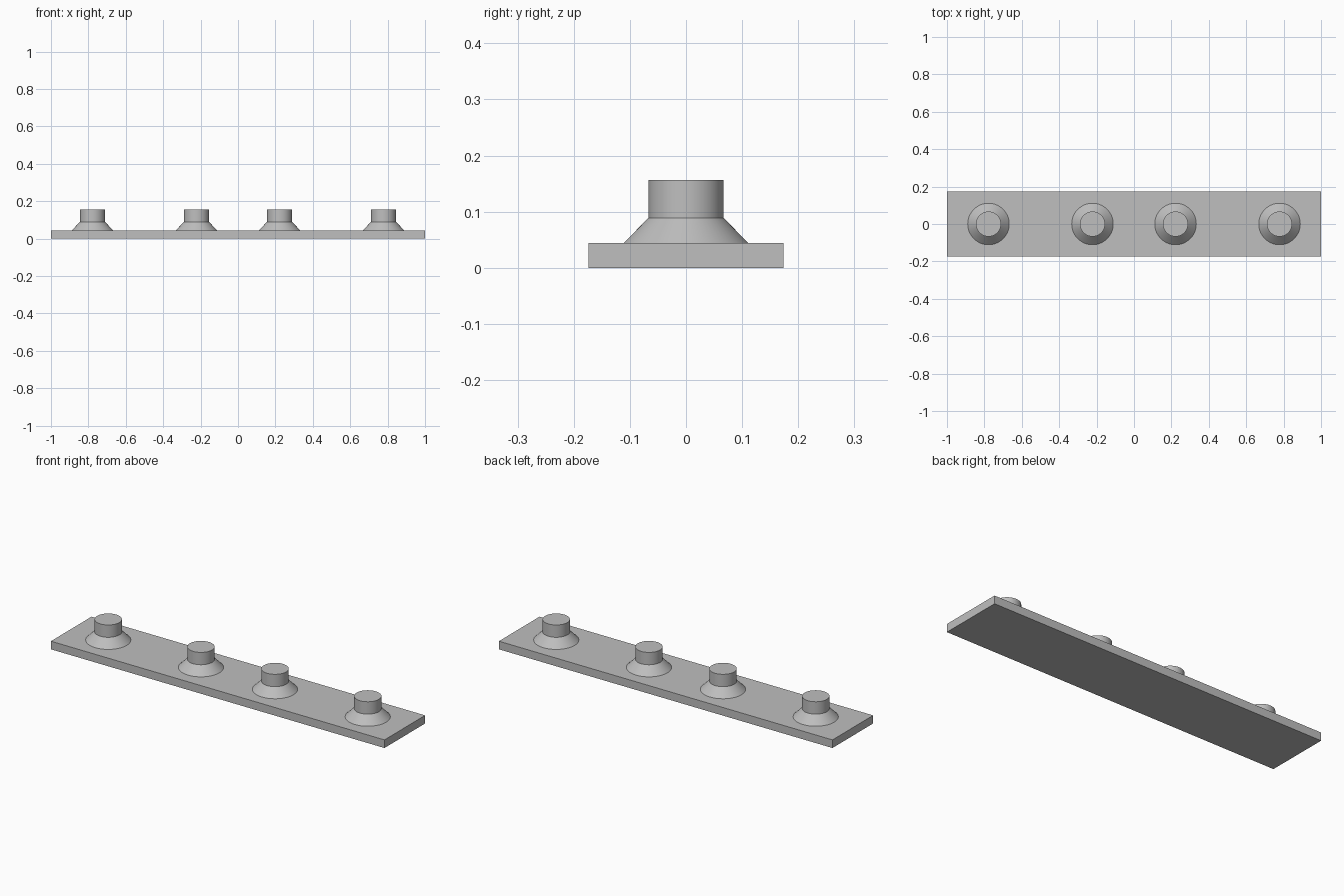
import bpy, bmesh, math

cube = bpy.data.objects.get("Cube")
if cube:
    bpy.data.objects.remove(cube, do_unlink=True)

# One plain grey for every part
GREY = (0.52, 0.52, 0.52, 1)
grey = bpy.data.materials.new("light_grey")
grey.use_nodes = True
grey.diffuse_color = GREY
grey.node_tree.nodes["Principled BSDF"].inputs["Base Color"].default_value = GREY

PLATE_TOP = 0.044
STUD_PROFILE = [(0.111, PLATE_TOP), (0.067, 0.089), (0.067, 0.156)]
SIDES = 64


def add_object(name, bm, x=0):
    bmesh.ops.recalc_face_normals(bm, faces=bm.faces)
    mesh = bpy.data.meshes.new(name)
    bm.to_mesh(mesh)
    bm.free()
    mesh.materials.append(grey)
    obj = bpy.data.objects.new(name, mesh)
    obj.location.x = x
    bpy.context.collection.objects.link(obj)
    return obj


# Flat base plate
bm = bmesh.new()
bmesh.ops.create_cube(bm, size=1)
bmesh.ops.scale(bm, vec=(2, 0.348, PLATE_TOP), verts=bm.verts)
bmesh.ops.translate(bm, vec=(0, 0, PLATE_TOP / 2), verts=bm.verts)
add_object("base_plate", bm)


# Round stud with a flared foot, lathed from its profile
def add_stud(name, x):
    bm = bmesh.new()
    rings = [[bm.verts.new((r * math.cos(a), r * math.sin(a), z))
              for a in (math.tau * i / SIDES for i in range(SIDES))]
             for r, z in STUD_PROFILE]
    for low, high in zip(rings, rings[1:]):
        for i in range(SIDES):
            j = (i + 1) % SIDES
            bm.faces.new((low[i], low[j], high[j], high[i]))
    bm.faces.new(rings[0])
    bm.faces.new(rings[-1])
    obj = add_object(name, bm, x)
    bpy.ops.object.select_all(action="DESELECT")
    obj.select_set(True)
    bpy.context.view_layer.objects.active = obj
    bpy.ops.object.shade_smooth_by_angle(angle=math.radians(30))


# Mirrored pairs of studs along the plate
for place, x in (("inner", 0.222), ("outer", 0.778)):
    add_stud(place + "_stud_left", x)
    add_stud(place + "_stud_right", -x)
